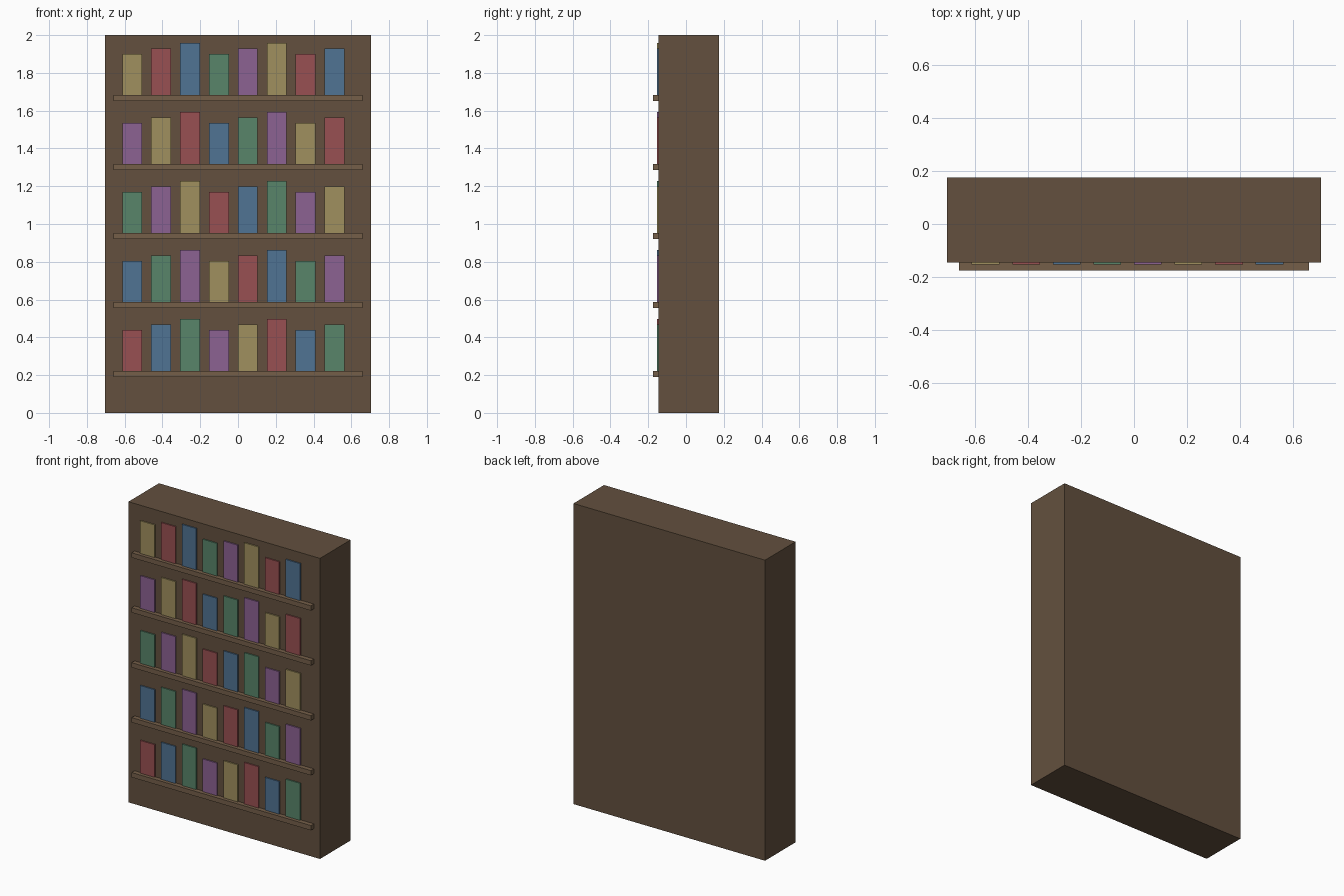
import bpy

if "Cube" in bpy.data.objects:
    bpy.data.objects.remove(bpy.data.objects["Cube"])


def material(name, srgb):
    # displayed colour converted to linear
    m = bpy.data.materials.new(name)
    m.diffuse_color = [((c / 255 + 0.055) / 1.055) ** 2.4 for c in srgb] + [1]
    m.use_nodes = True
    m.node_tree.nodes["Principled BSDF"].inputs["Base Color"].default_value = m.diffuse_color
    return m


def box(name, x, y, z, mat):
    # box from (min, max) ranges on each axis
    bpy.ops.mesh.primitive_cube_add(size=1, location=[(a + b) / 2 for a, b in (x, y, z)])
    ob = bpy.context.object
    ob.name = name
    ob.scale = [b - a for a, b in (x, y, z)]
    bpy.ops.object.transform_apply(location=False, rotation=False, scale=True)
    ob.data.materials.append(mat)
    return ob


dark_wood = material("dark_wood", (99, 80, 62))
shelf_wood = material("shelf_wood", (117, 95, 73))
covers = [material("cover_red", (153, 80, 82)),
          material("cover_blue", (80, 115, 147)),
          material("cover_green", (88, 133, 106)),
          material("cover_purple", (140, 98, 146)),
          material("cover_yellow", (160, 144, 94))]

FRONT = -0.145      # front face of the case
EMBED = 0.01        # how far shelves and books sink into the case

# Solid case
box("case", (-0.705, 0.705), (FRONT, 0.176), (0, 2), dark_wood)

for row in range(5):
    # Shelf ledge
    z = 0.206 + row * 0.3655
    top = z + 0.016
    box(f"shelf_{row + 1}", (-0.66, 0.66), (-0.176, FRONT + EMBED), (z - 0.016, top), shelf_wood)
    # Row of book spines, heights cycling in threes
    for i in range(8):
        x = -0.56 + i * 0.153
        height = 0.217 + (i % 3) * 0.029
        box(f"book_{row + 1}_{i + 1}", (x - 0.0525, x + 0.0525),
            (-0.153, FRONT + EMBED), (top, top + height), covers[(i + row) % 5])
